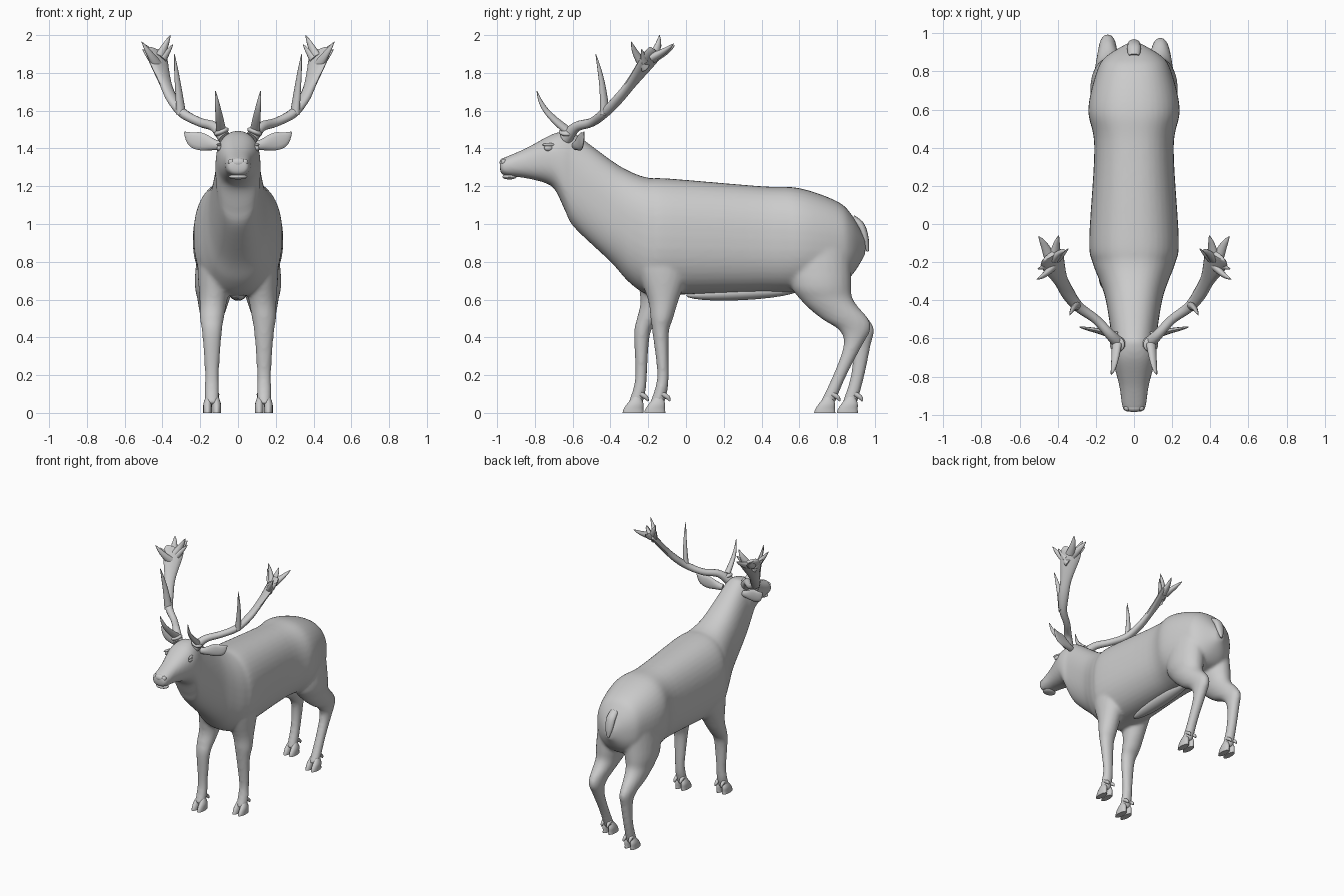
import bpy, bmesh, math
from mathutils import Vector

if "Cube" in bpy.data.objects:
    bpy.data.objects.remove(bpy.data.objects["Cube"])


def spline(rows, sub):
    """Catmull-Rom through rows of numbers."""
    out, n = [], len(rows)
    for i in range(n - 1):
        a, b, c, d = (rows[max(i - 1, 0)], rows[i], rows[i + 1], rows[min(i + 2, n - 1)])
        for k in range(sub):
            t = k / sub
            out.append([0.5 * (2 * q + (r - p) * t + (2 * p - 5 * q + 4 * r - s) * t * t
                               + (3 * q - p - 3 * r + s) * t ** 3) for p, q, r, s in zip(a, b, c, d)])
    return out + [list(rows[-1])]


def skin(name, rings):
    bm = bmesh.new()
    vs = [[bm.verts.new(p) for p in ring] for ring in rings]
    n = len(vs[0])
    for a, b in zip(vs, vs[1:]):
        for i in range(n):
            bm.faces.new((a[i], a[(i + 1) % n], b[(i + 1) % n], b[i]))
    bm.faces.new(vs[0])
    bm.faces.new(vs[-1])
    bmesh.ops.recalc_face_normals(bm, faces=bm.faces)
    me = bpy.data.meshes.new(name)
    bm.to_mesh(me)
    bm.free()
    ob = bpy.data.objects.new(name, me)
    bpy.context.collection.objects.link(ob)
    return ob


def oval(centre, u, v, n=24, e=2.0):
    pts = []
    for i in range(n):
        a = 2 * math.pi * i / n
        c, s = math.cos(a), math.sin(a)
        pts.append(centre + u * math.copysign(abs(c) ** (2 / e), c)
                   + v * math.copysign(abs(s) ** (2 / e), s))
    return pts


def column(name, rows, sub=4, n=24):
    """Horizontal ovals: rows of x, y, z, rx, ry."""
    return skin(name, [oval(Vector(r[:3]), Vector((r[3], 0, 0)), Vector((0, r[4], 0)), n)
                       for r in spline(rows, sub)])


def tube(name, rows, ref, sub=5, n=12):
    """Swept oval: rows of x, y, z, width along ref, thickness."""
    rows = spline(rows, sub)
    pts = [Vector(r[:3]) for r in rows]
    rings = []
    for i, p in enumerate(pts):
        t = (pts[min(i + 1, len(pts) - 1)] - pts[max(i - 1, 0)]).normalized()
        u = Vector(ref)
        u = (u - t * u.dot(t)).normalized()
        rings.append(oval(p, u * rows[i][3], t.cross(u) * rows[i][4], n))
    return skin(name, rings)


def tine(name, base, tip, r, bow, s):
    """Tapered, bowed spike."""
    base, tip, rows = Vector(base), Vector(tip), []
    for i in range(5):
        t = i / 4
        p = base.lerp(tip, t)
        p.y -= bow * math.sin(math.pi * t)
        w = r * (1 - t) ** .75 + .002
        rows.append((s * p.x, p.y, p.z, w, w * .75))
    return tube(name, rows, (s, -1, 0), 3)


def ball(name, loc, size, rot=(0, 0, 0)):
    bpy.ops.mesh.primitive_uv_sphere_add(segments=20, ring_count=12, location=loc, rotation=rot)
    ob = bpy.context.object
    ob.name, ob.scale = name, size
    return ob


# Torso, neck and head: y, top z, bottom z, half width
profile = [(-.985, 1.335, 1.285, .035), (-.965, 1.35, 1.258, .06), (-.85, 1.40, 1.243, .077),
           (-.74, 1.46, 1.215, .106), (-.69, 1.482, 1.175, .117), (-.64, 1.492, 1.07, .12),
           (-.59, 1.48, .98, .118), (-.4, 1.34, .80, .148), (-.3, 1.28, .69, .18),
           (-.2, 1.245, .625, .218), (-.08, 1.24, .625, .235), (.4, 1.20, .64, .208),
           (.6, 1.19, .64, .24), (.8, 1.12, .68, .195), (.88, 1.045, .73, .145), (.95, .92, .84, .03)]
body = skin("body", [oval(Vector((0, y, (t + b) / 2)), Vector((w, 0, 0)),
                          Vector((0, 0, (t - b) / 2)), 40, 2.35)
                     for y, t, b, w in spline(profile, 6)])

# Legs: y, z, rx, ry (the left legs step away by a y shift)
front = [(-.11, .95, .08, .13), (-.12, .8, .10, .15), (-.12, .6, .074, .082), (-.128, .5, .064, .06),
         (-.134, .42, .052, .043), (-.122, .22, .038, .031), (-.13, .13, .039, .034),
         (-.155, .045, .038, .04)]
hind = [(.70, 1.0, .10, .17), (.71, .71, .108, .165), (.745, .6, .085, .14), (.84, .5, .06, .125),
        (.893, .44, .048, .085), (.885, .36, .04, .05), (.815, .2, .035, .036), (.745, .045, .038, .04)]
parts = []
for label, rows, z0, dz, step in (("front", front, .72, .35, -.115), ("hind", hind, .5, .38, .12)):
    for s in (1, -1):
        d = step if s < 0 else 0
        parts.append(column(label + "_leg", [
            (s * (.138 - .08 * max(0, z - .5)), y + d * min(1, max(0, (z0 - z) / dz)), z, rx, ry)
            for y, z, rx, ry in rows]))
        fy = rows[-1][0] + d
        # Cloven hoof and dewclaws
        for k in (-1, 1):
            cx = s * .137 + k * .024
            column(label + "_hoof", [(cx, fy - .01, 0, .023, .056), (cx, fy - .008, .02, .023, .052),
                                     (cx, fy + .002, .05, .022, .042),
                                     (cx - k * .005, fy + .01, .085, .015, .02)], 3, 16)
            tube("dewclaw", [(cx, fy + .03, .1, .014, .014), (cx, fy + .058, .082, .012, .012),
                             (cx, fy + .07, .062, .004, .004)], (1, 0, 0), 3, 8)

# Blend body and legs into one skin
bpy.ops.object.select_all(action='DESELECT')
for ob in parts + [body]:
    ob.select_set(True)
bpy.context.view_layer.objects.active = body
bpy.ops.object.join()
m = body.modifiers.new("blend", 'REMESH')
m.mode, m.voxel_size, m.use_smooth_shade = 'VOXEL', .011, True
m = body.modifiers.new("soften", 'SMOOTH')
m.factor, m.iterations = .5, 8

# Tail, belly sheath, nose pad and lower lip
tube("tail", [(0, .88, 1.03, .03, .02), (0, .925, .99, .036, .022),
              (0, .95, .92, .03, .018), (0, .962, .855, .008, .006)], (1, 0, 0))
ball("belly_sheath", (0, .3, .637), (.05, .3, .04), (.05, 0, 0))
ball("nose", (0, -.962, 1.325), (.046, .025, .026))
ball("lower_lip", (0, -.935, 1.25), (.05, .038, .014))

# Antler beam widening into a palm
beam = [(.07, -.635, 1.455, .036, .036), (.125, -.58, 1.515, .027, .027), (.2, -.5, 1.538, .024, .024),
        (.29, -.435, 1.585, .028, .025), (.345, -.365, 1.655, .036, .024),
        (.385, -.29, 1.745, .04, .021), (.43, -.185, 1.885, .072, .018), (.435, -.16, 1.92, .05, .012)]
# Tines: base, tip, radius, forward bow
tines = {"brow_tine": ((.09, -.635, 1.5), (.12, -.79, 1.705), .026, .03),
         "middle_tine": ((.3, -.43, 1.58), (.337, -.478, 1.9), .027, -.01),
         "outer_tine": ((.42, -.215, 1.83), (.51, -.29, 1.965), .03, .01),
         "outer_spur": ((.45, -.22, 1.86), (.505, -.235, 1.925), .02, 0),
         "top_tine": ((.415, -.18, 1.88), (.358, -.14, 2.0), .03, -.01),
         "rear_tine": ((.44, -.18, 1.88), (.5, -.065, 1.955), .03, -.01),
         "inner_tine": ((.42, -.18, 1.875), (.395, -.06, 1.945), .03, -.01),
         "inner_spur": ((.4, -.185, 1.87), (.345, -.13, 1.95), .022, 0)}

for s in (1, -1):
    tube("antler_beam", [(s * r[0],) + r[1:] for r in beam], (s, -1, 0))
    for name, spec in tines.items():
        tine(name, *spec, s)
    ball("antler_burr", (s * .088, -.632, 1.488), (.042, .042, .018), (0, s * .4, 0))
    # Eye, brow and nostril
    ball("eye", (s * .098, -.728, 1.402), (.014, .024, .016), (0, 0, s * .25))
    ball("eyelid", (s * .1, -.728, 1.42), (.01, .035, .009), (0, 0, s * .25))
    ball("nostril_rim", (s * .036, -.965, 1.328), (.018, .016, .017))
    # Ear
    tube("ear", [(s * .09, -.585, 1.415, .022, .02), (s * .13, -.575, 1.42, .03, .02),
                 (s * .19, -.56, 1.435, .046, .014), (s * .24, -.55, 1.45, .04, .01),
                 (s * .285, -.54, 1.487, .003, .003)], (0, 0, 1))

# Smooth shading with sharp edges kept
bpy.ops.object.select_all(action='SELECT')
bpy.context.view_layer.objects.active = body
bpy.ops.object.shade_smooth_by_angle(angle=math.radians(50))
